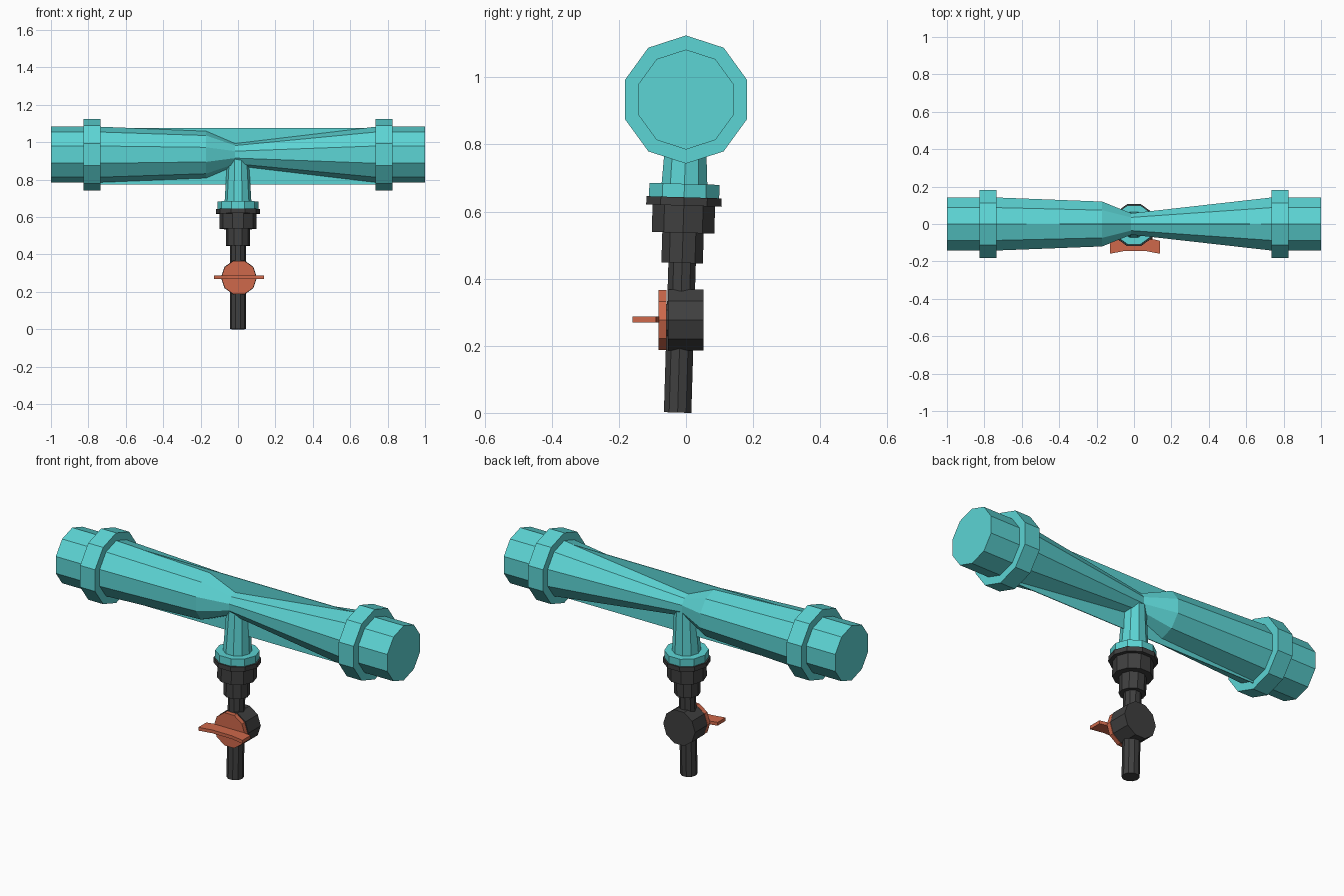
import bpy, bmesh, math
from mathutils import Matrix

cube = bpy.data.objects.get("Cube")
if cube:
    bpy.data.objects.remove(cube, do_unlink=True)


def material(name, rgb):
    m = bpy.data.materials.new(name)
    m.use_nodes = True
    m.diffuse_color = (*rgb, 1)
    m.node_tree.nodes["Principled BSDF"].inputs["Base Color"].default_value = (*rgb, 1)
    return m


TEAL = material("teal plastic", (0.107, 0.66, 0.66))
BLACK = material("black plastic", (0.05, 0.05, 0.05))
ORANGE = material("orange plastic", (0.62, 0.14, 0.07))


def finish(name, bm, mat, matrix=Matrix()):
    bm.transform(matrix)
    bmesh.ops.recalc_face_normals(bm, faces=bm.faces)
    mesh = bpy.data.meshes.new(name)
    bm.to_mesh(mesh)
    bm.free()
    mesh.materials.append(mat)
    obj = bpy.data.objects.new(name, mesh)
    bpy.context.collection.objects.link(obj)
    return obj


def lathe(name, profile, mat, matrix, sides=10):
    """Closed solid turned about local z from (height, radius) pairs."""
    bm = bmesh.new()
    rings = []
    for h, r in profile:
        angles = [math.tau * i / sides for i in range(sides)]
        rings.append([bm.verts.new((r * math.cos(a), r * math.sin(a), h)) for a in angles])
    for low, high in zip(rings, rings[1:]):
        for i in range(sides):
            j = (i + 1) % sides
            bm.faces.new((low[i], low[j], high[j], high[i]))
    bm.faces.new(rings[0])
    bm.faces.new(rings[-1])
    return finish(name, bm, mat, matrix)


def plate(name, outline, thickness, mat, matrix):
    """Flat outline in local xy, extruded evenly about z = 0."""
    bm = bmesh.new()
    face = bm.faces.new([bm.verts.new((x, y, -thickness / 2)) for x, y in outline])
    up = bmesh.ops.extrude_face_region(bm, geom=[face])["geom"]
    verts = [v for v in up if isinstance(v, bmesh.types.BMVert)]
    bmesh.ops.translate(bm, vec=(0, 0, thickness), verts=verts)
    return finish(name, bm, mat, matrix)


# Main tube along x with an off-centre throat
AXIS = Matrix.Translation((0, 0, 0.934)) @ Matrix.Rotation(math.pi / 2, 4, 'Y')
lathe("venturi_tube", [(-1, .149), (-.735, .149), (-.17, .126), (-.015, .06),
                       (.735, .149), (1, .149)], TEAL, AXIS)

# Union collars at both ends
for side, x in (("right", -.78), ("left", .78)):
    lathe(side + "_collar", [(x - .045, .191), (x + .045, .191)], TEAL, AXIS)

# Thin stiffening web in the middle plane
plate("stiffening_web", [(-.735, .775), (.735, .775), (.735, 1.076), (-.735, 1.076)],
      .004, TEAL, Matrix.Rotation(math.pi / 2, 4, 'X'))

# Suction branch, leaning slightly
LEAN = Matrix.Translation((0, -.025, 0)) @ Matrix.Rotation(-.03, 4, 'X')
lathe("suction_stem", [(.66, .073), (.92, .057)], TEAL, LEAN)
lathe("stem_collar", [(.64, .110), (.683, .110)], TEAL, LEAN)
lathe("stepped_fitting", [(.36, .043), (.447, .043), (.447, .065), (.537, .065),
                          (.537, .098), (.618, .098), (.618, .118), (.643, .118)],
      BLACK, LEAN)
lathe("hose_tail", [(.001, .043), (.36, .043)], BLACK, LEAN)

# Valve body and its turning knob, facing the front
VALVE = Matrix.Translation((.005, 0, .277)) @ Matrix.Rotation(math.pi / 2, 4, 'X')
lathe("valve_body", [(-.052, .096), (.054, .096)], BLACK, VALVE)
lathe("knob_hub", [(.04, .05), (.06, .05)], BLACK, VALVE)
lathe("knob_disc", [(.058, .094), (.082, .094)], ORANGE, VALVE)

# Winged handle with a hollowed outer edge
half = [(.07, -.075), (.133, -.09), (.133, -.159), (.06, -.145)]
outline = half + [(-x, y) for x, y in reversed(half)]
plate("knob_handle", outline, .018, ORANGE, Matrix.Translation((.005, 0, .279)))
